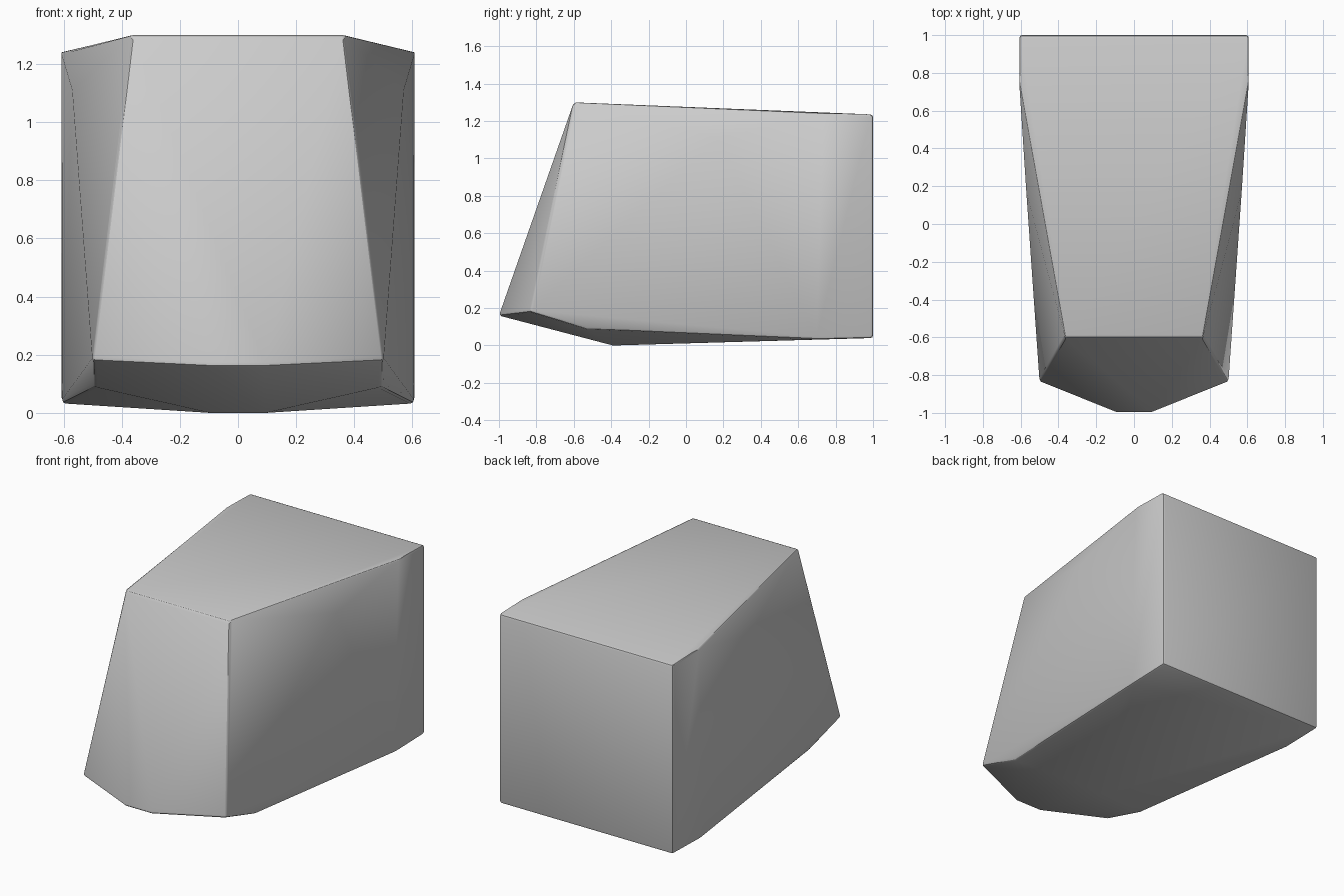
import bpy, bmesh, math

if "Cube" in bpy.data.objects:
    bpy.data.objects.remove(bpy.data.objects["Cube"])

# Corner points of the right half of the faceted block
half = [
    (0.607, 1.0, 1.235), (0.607, 1.0, 0.04),      # back face
    (0.607, 0.74, 1.242), (0.607, 0.74, 0.033),   # end of straight rear section
    (0.57, 0.17, 1.11),                           # shoulder facet on the side
    (0.365, -0.6, 1.3),                           # front of the top
    (0.50, -0.835, 0.18), (0.09, -1.0, 0.16),     # nose
    (0.495, -0.53, 0.088), (0.095, -0.39, 0.0),   # underside
]

# Block: mirrored corners wrapped in a convex hull
bm = bmesh.new()
for x, y, z in half:
    for side in (1, -1):
        bm.verts.new((x * side, y, z))
hull = bmesh.ops.convex_hull(bm, input=bm.verts)
bmesh.ops.delete(bm, geom=[v for v in bm.verts if not v.link_faces], context='VERTS')
bmesh.ops.dissolve_limit(bm, angle_limit=math.radians(1.5), verts=bm.verts, edges=bm.edges)
bmesh.ops.recalc_face_normals(bm, faces=bm.faces)
mesh = bpy.data.meshes.new("faceted_block")
bm.to_mesh(mesh)
bm.free()
block = bpy.data.objects.new("faceted_block", mesh)
bpy.context.collection.objects.link(block)

# Softened sharp edges
bevel = block.modifiers.new("edge_softening", 'BEVEL')
bevel.width = 0.014
bevel.segments = 2
bevel.limit_method = 'ANGLE'
bevel.angle_limit = math.radians(32)
bpy.context.view_layer.objects.active = block
block.select_set(True)
bpy.ops.object.modifier_apply(modifier=bevel.name)
bpy.ops.object.shade_smooth_by_angle(angle=math.radians(25))
